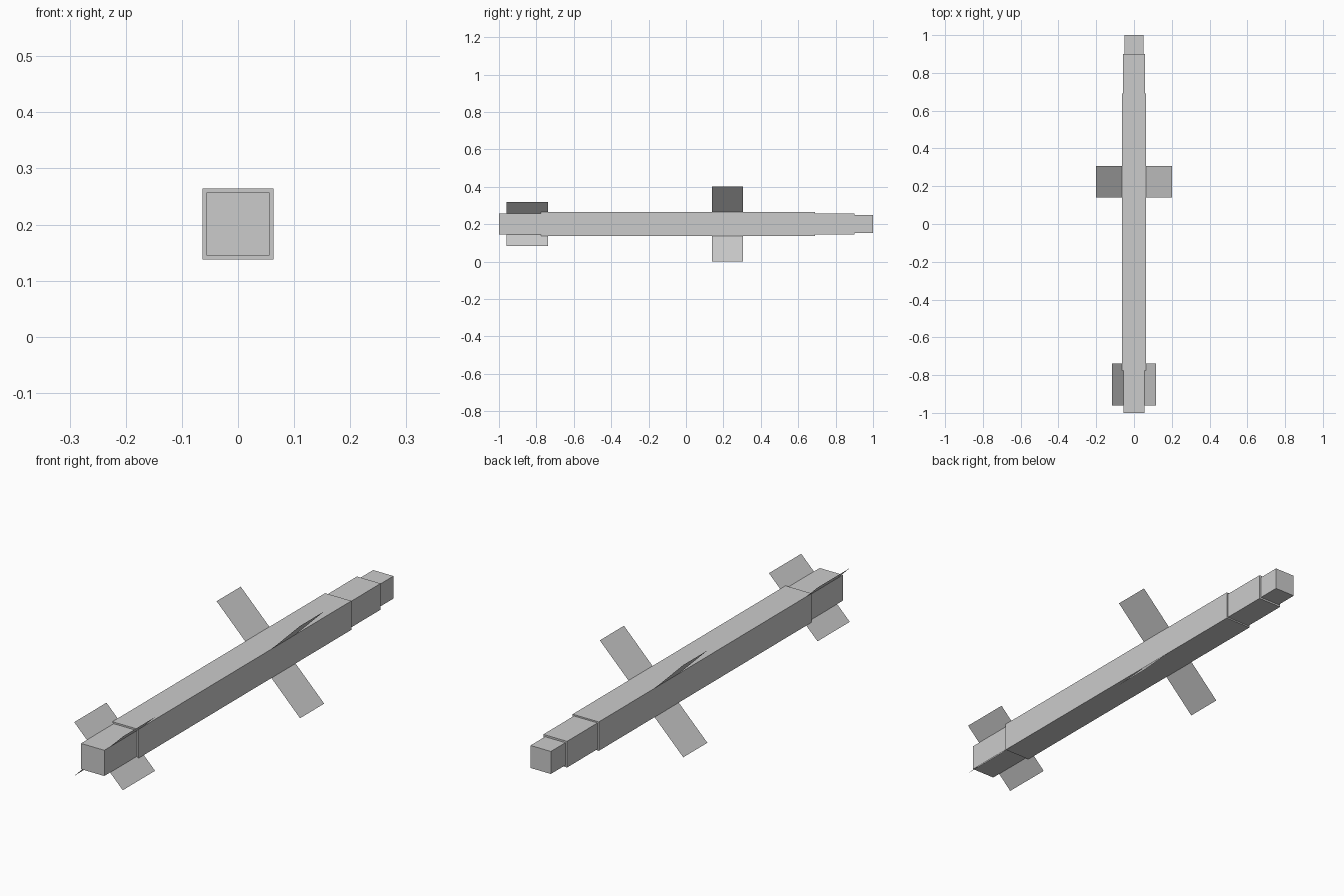
import bpy
import math

cube = bpy.data.objects.get("Cube")
if cube:
    bpy.data.objects.remove(cube, do_unlink=True)

AXIS_Z = 0.201

grey = bpy.data.materials.new("light_grey")
grey.use_nodes = True
colour = (0.6, 0.6, 0.6, 1)
grey.diffuse_color = colour
grey.node_tree.nodes["Principled BSDF"].inputs["Base Color"].default_value = colour


def add_object(name, verts, faces):
    mesh = bpy.data.meshes.new(name)
    mesh.from_pydata(verts, [], faces)
    mesh.materials.append(grey)
    obj = bpy.data.objects.new(name, mesh)
    bpy.context.collection.objects.link(obj)
    return obj


def section(name, y0, y1, half):
    """Square body segment centred on the long axis."""
    bpy.ops.mesh.primitive_cube_add(size=1, location=(0, (y0 + y1) / 2, AXIS_Z))
    obj = bpy.context.object
    obj.name = name
    obj.scale = (half * 2, y1 - y0, half * 2)
    bpy.ops.object.transform_apply(location=False, rotation=False, scale=True)
    obj.data.materials.append(grey)


def fins(name, y0, y1, reach):
    """Four paper-thin fins on the body's diagonals."""
    root, tip = 0.04 * math.sqrt(2), reach * math.sqrt(2)
    for i, side in enumerate(("upper_left", "upper_right", "lower_right", "lower_left")):
        fin = add_object(f"{side}_{name}",
                         [(root, y0, 0), (tip, y0, 0), (tip, y1, 0), (root, y1, 0)],
                         [(0, 1, 2, 3)])
        fin.location.z = AXIS_Z
        fin.rotation_euler.y = -math.radians(45 + 90 * i)


# Stepped square body
section("nose_section", -1.0, -0.775, 0.056)
section("main_body", -0.775, 0.69, 0.063)
section("rear_section", 0.69, 0.9, 0.057)
section("tail_section", 0.9, 1.0, 0.049)

# Fins
fins("front_fin", -0.96, -0.738, 0.117)
fins("main_fin", 0.14, 0.306, 0.201)
